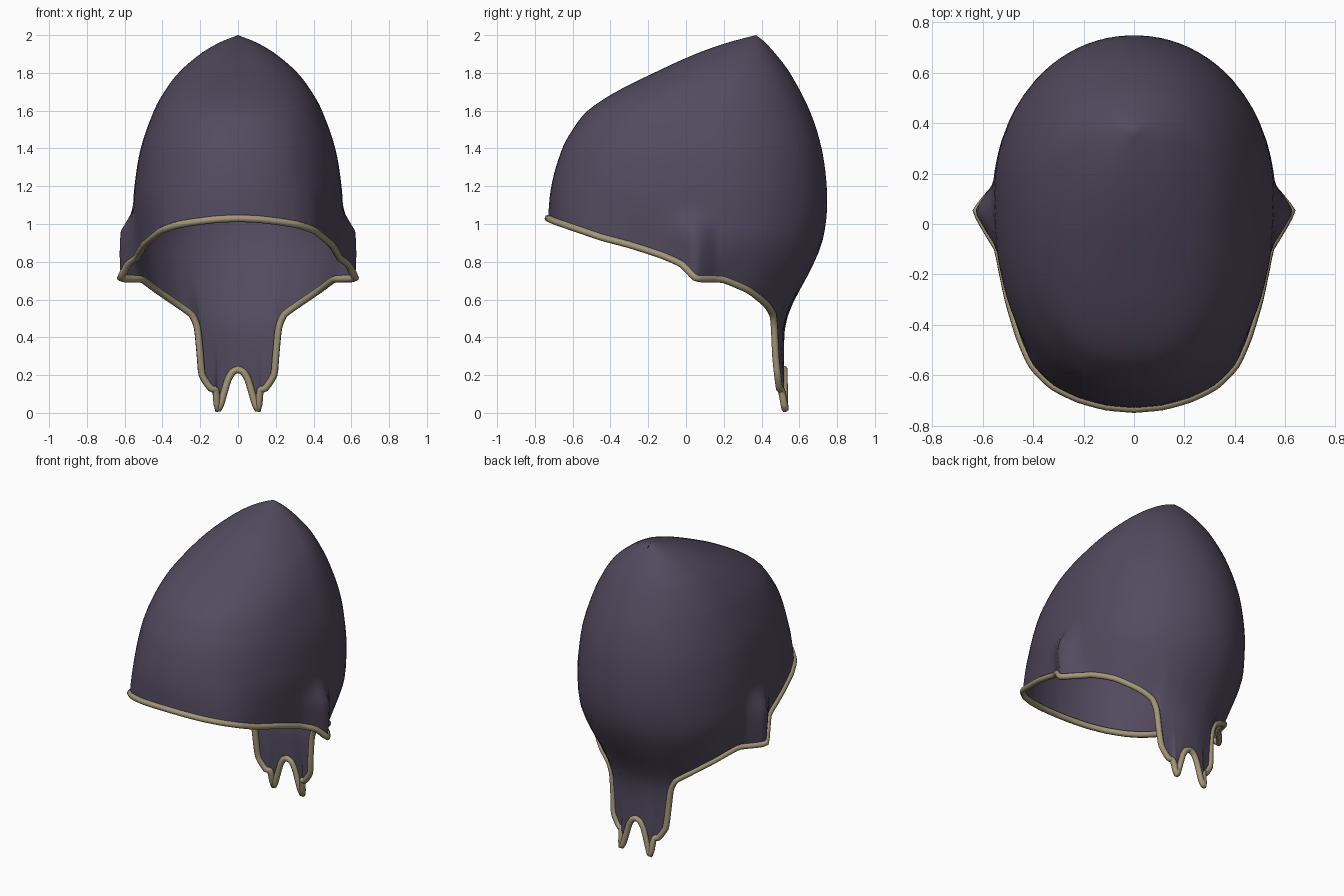
import bpy, bmesh, math
from mathutils import Vector

if "Cube" in bpy.data.objects:
    bpy.data.objects.remove(bpy.data.objects["Cube"])


def material(name, rgb):
    m = bpy.data.materials.new(name)
    m.diffuse_color = (*rgb, 1)
    m.use_nodes = True
    m.node_tree.nodes["Principled BSDF"].inputs["Base Color"].default_value = m.diffuse_color
    return m


def lookup(keys, z):
    """Smooth interpolation of (height, value) keys, listed top down."""
    if z >= keys[0][0]:
        return keys[0][1]
    if z <= keys[-1][0]:
        return keys[-1][1]
    n = len(keys) - 1
    i = next(k for k in range(n) if keys[k + 1][0] <= z)

    def slope(k):
        a, b = keys[max(k - 1, 0)], keys[min(k + 1, n)]
        return (b[1] - a[1]) / (b[0] - a[0])
    (z0, v0), (z1, v1) = keys[i], keys[i + 1]
    h = z1 - z0
    t = (z - z0) / h
    return (v0 * (2*t**3 - 3*t*t + 1) + v1 * (3*t*t - 2*t**3)
            + h * slope(i) * (t**3 - 2*t*t + t) + h * slope(i + 1) * (t**3 - t*t))


# Dome profiles: front edge, back edge and half width by height
FRONT = [(2, .37), (1.96, .22), (1.9, .05), (1.8, -.17), (1.7, -.37), (1.6, -.52),
         (1.5, -.6), (1.4, -.655), (1.2, -.715), (1.03, -.735), (.9, -.735)]
BACK = [(2, .37), (1.97, .41), (1.9, .475), (1.8, .55), (1.6, .655), (1.4, .718),
        (1.2, .745), (1.05, .745), (.9, .72), (.8, .68), (.7, .63), (.6, .575),
        (.5, .535), (.4, .52), (.0, .525)]
WIDTH = [(2, 0), (1.96, .1), (1.9, .2), (1.8, .315), (1.7, .39), (1.6, .445),
         (1.4, .515), (1.2, .548), (1.05, .557), (.9, .56), (.7, .54), (.5, .5)]

# Half of the open rim, from the brow round the ear to the neck tail
RIM = [(0, -.73, 1.03), (.11, -.72, 1.025), (.22, -.69, 1.012), (.32, -.64, .995),
       (.4, -.56, .968), (.45, -.45, .93), (.495, -.3, .89), (.53, -.13, .835),
       (.545, -.02, .785), (.55, .05, .715), (.54, .12, .71), (.505, .2, .705),
       (.43, .33, .65), (.32, .425, .575), (.245, .46, .52), (.215, .468, .45),
       (.2, .475, .3), (.19, .485, .2), (.145, .495, .13), (.118, .505, .12),
       (.108, .525, .02), (.09, .522, .05), (.055, .52, .17), (.03, .52, .215), (0, .52, .23)]


def section_shape(z):
    f, b, w = lookup(FRONT, z), lookup(BACK, z), lookup(WIDTH, z)
    cy = f + (b - f) * .57
    return cy, cy - f, b - cy, w


def section_point(z, phi):
    cy, df, db, w = section_shape(z)
    c, s = max(math.cos(phi), 0), math.sin(phi)
    n = 2.3 if s < 0 else 2.05
    y = math.copysign(abs(s) ** (2 / n), s) * (df if s < 0 else db)
    return Vector((w * c ** (2 / n), cy + y, z))


def section_angle(p):
    cy, df, db, w = section_shape(p.z)
    v = (p.y - cy) / (df if p.y < cy else db)
    n = 2.3 if v < 0 else 2.05
    a = math.atan2(abs(v) ** (n / 2), (max(p.x, 0) / w) ** (n / 2))
    return math.copysign(a, v)


def ear_bulge(p):
    side = max(0, 1 - abs(p.y - .05) / (.11 if p.y > .05 else .15))
    drop = min(1, max(0, (1.07 - p.z) / .12))
    return Vector((.072 * side * drop if p.x > .3 else 0, 0, 0))


def smooth_path(pts, steps):
    out = []
    for i in range(len(pts) - 1):
        a, b, c, d = (pts[min(max(i + k, 0), len(pts) - 1)] for k in (-1, 0, 1, 2))
        for j in range(steps):
            t = j / steps
            tb, tc = (c - a) * .3, (d - b) * .3
            out.append(b * (2*t**3 - 3*t*t + 1) + c * (3*t*t - 2*t**3)
                       + tb * (t**3 - 2*t*t + t) + tc * (t**3 - t*t))
    return out + [pts[-1]]


purple = material("dusky purple", (.086, .069, .115))
tan = material("dull tan", (.37, .31, .19))
rim = smooth_path([Vector(p) for p in RIM], 3)

# Cap shell: columns run from the crown point down to the rim
ROWS = 34
bm = bmesh.new()
grid, edge = [], []
for k, r in enumerate(rim):
    phi = section_angle(r)
    if k in (0, len(rim) - 1):
        phi = math.copysign(math.pi / 2, phi)
    gap = r - section_point(r.z, phi)
    column = []
    for j in range(ROWS + 1):
        z = 2 - (2 - r.z) * (j / ROWS) ** 1.4
        p = section_point(z, phi)
        t = max(0, 1 - (z - r.z) / .3)
        p += gap * t * t * (3 - 2 * t)
        p += ear_bulge(p)
        if k in (0, len(rim) - 1):
            p.x = 0
        column.append(bm.verts.new(p))
    edge.append(column[-1].co.copy())
    grid.append(column)
for a, b in zip(grid, grid[1:]):
    for j in range(ROWS):
        bm.faces.new((a[j], a[j + 1], b[j + 1], b[j]))
bmesh.ops.remove_doubles(bm, verts=bm.verts, dist=.0008)
bmesh.ops.recalc_face_normals(bm, faces=bm.faces)
top = max(bm.faces, key=lambda f: f.calc_center_median().z)
if top.normal.z < 0:
    bmesh.ops.reverse_faces(bm, faces=bm.faces)
mesh = bpy.data.meshes.new("cap_shell")
bm.to_mesh(mesh)
bm.free()
mesh.materials.append(purple)
cap = bpy.data.objects.new("cap_shell", mesh)
bpy.context.collection.objects.link(cap)
mirror = cap.modifiers.new("mirror", 'MIRROR')
mirror.use_clip = True
mirror.merge_threshold = .001
bpy.context.view_layer.objects.active = cap
cap.select_set(True)
bpy.ops.object.shade_smooth_by_angle(angle=math.radians(50))

# Rim trim: round cord along the whole open edge
loop = edge + [Vector((-p.x, p.y, p.z)) for p in edge[-2:0:-1]]
curve = bpy.data.curves.new("rim_trim", 'CURVE')
curve.dimensions = '3D'
curve.bevel_depth = .019
curve.bevel_resolution = 2
spline = curve.splines.new('POLY')
spline.points.add(len(loop) - 1)
for point, p in zip(spline.points, loop):
    point.co = (*p, 1)
spline.use_cyclic_u = True
spline.use_smooth = True
curve.materials.append(tan)
bpy.context.collection.objects.link(bpy.data.objects.new("rim_trim", curve))
